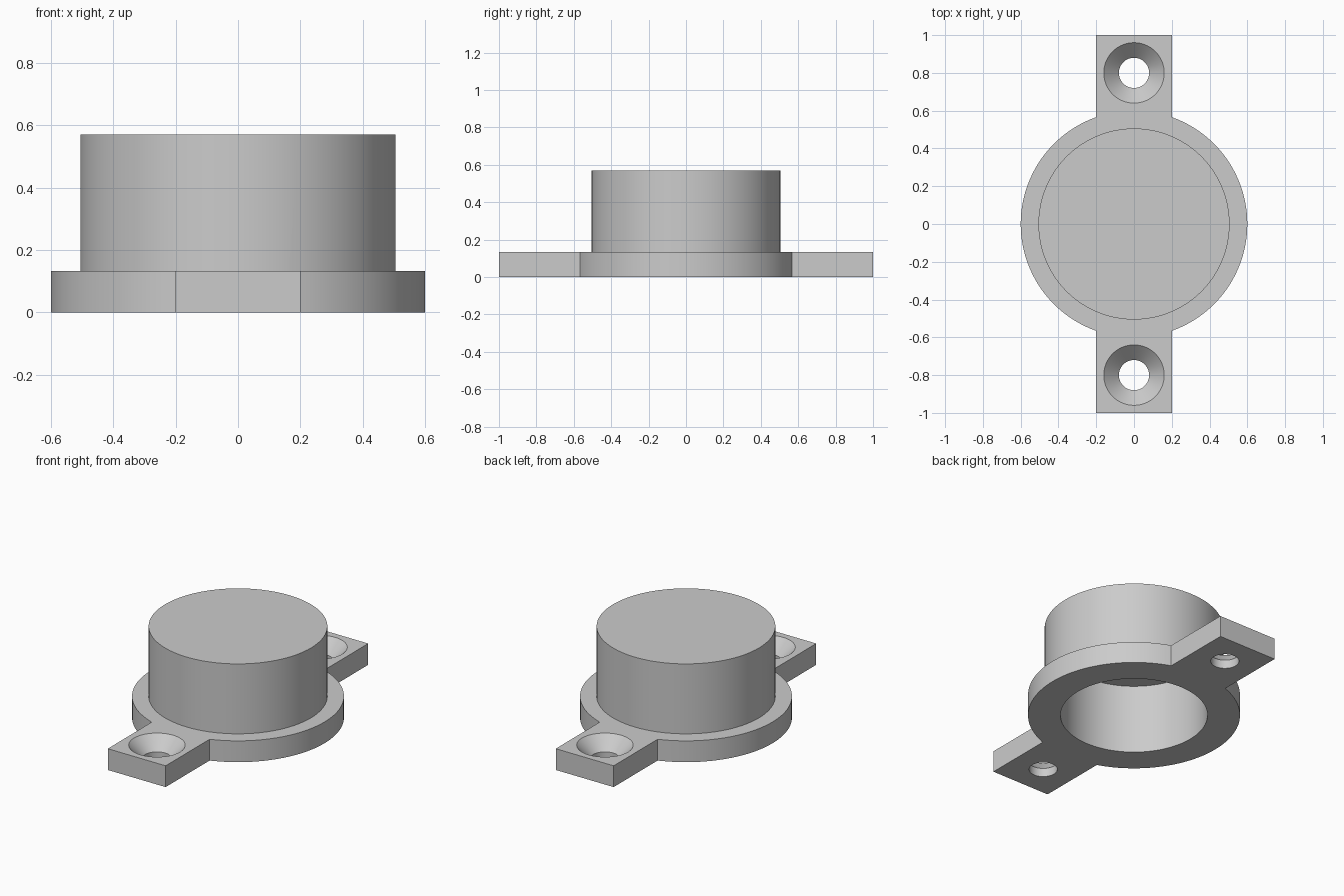
import bpy, bmesh, math

if "Cube" in bpy.data.objects:
    bpy.data.objects.remove(bpy.data.objects["Cube"], do_unlink=True)

SEGMENTS = 96
FLANGE_R, FLANGE_H = 0.6, 0.133
EAR_HALF, EAR_END = 0.2, 1.0
CAP_R, CAP_TOP = 0.506, 0.57
BORE_R, BORE_TOP = 0.416, 0.43
HOLE_R, SINK_R, HOLE_Y, SINK_DEPTH = 0.08, 0.16, 0.8, 0.08

grey = bpy.data.materials.new("light grey")
grey.use_nodes = True
colour = (0.6, 0.6, 0.6, 1)
grey.diffuse_color = colour
grey.node_tree.nodes["Principled BSDF"].inputs["Base Color"].default_value = colour


def make_object(name, bm):
    bmesh.ops.recalc_face_normals(bm, faces=bm.faces)
    mesh = bpy.data.meshes.new(name)
    bm.to_mesh(mesh)
    bm.free()
    mesh.materials.append(grey)
    obj = bpy.data.objects.new(name, mesh)
    bpy.context.collection.objects.link(obj)
    return obj


def stacked_rings(name, rings, y=0):
    """Closed round solid from (radius, height) rings, bottom to top."""
    bm = bmesh.new()
    loops = []
    for r, z in rings:
        angles = [2 * math.pi * i / SEGMENTS for i in range(SEGMENTS)]
        loops.append([bm.verts.new((r * math.cos(a), y + r * math.sin(a), z)) for a in angles])
    for low, high in zip(loops, loops[1:]):
        for i in range(SEGMENTS):
            j = (i + 1) % SEGMENTS
            bm.faces.new((low[i], low[j], high[j], high[i]))
    bm.faces.new(loops[0])
    bm.faces.new(loops[-1])
    return make_object(name, bm)


def combine(target, tool, operation):
    mod = target.modifiers.new(operation.title(), "BOOLEAN")
    mod.operation, mod.solver, mod.object = operation, "EXACT", tool
    bpy.context.view_layer.objects.active = target
    bpy.ops.object.modifier_apply(modifier=mod.name)
    bpy.data.objects.remove(tool, do_unlink=True)


# Flange outline: two side arcs joined by square mounting ears
join = math.acos(EAR_HALF / FLANGE_R)
steps = SEGMENTS // 2
arc = [-join + 2 * join * i / steps for i in range(steps + 1)]
half = [(FLANGE_R * math.cos(a), FLANGE_R * math.sin(a)) for a in arc]
half += [(EAR_HALF, EAR_END), (-EAR_HALF, EAR_END)]
outline = half + [(-x, -y) for x, y in half]
bm = bmesh.new()
base = bm.faces.new([bm.verts.new((x, y, 0)) for x, y in outline])
raised = bmesh.ops.extrude_face_region(bm, geom=[base], use_keep_orig=True)["geom"]
bmesh.ops.translate(bm, verts=[v for v in raised if isinstance(v, bmesh.types.BMVert)],
                    vec=(0, 0, FLANGE_H))
housing = make_object("flanged_housing", bm)

# Raised round cap, hollow from below
cap = stacked_rings("cap", [(CAP_R, FLANGE_H / 2), (CAP_R, CAP_TOP)])
combine(housing, cap, "UNION")
bore = stacked_rings("bore_cutter", [(BORE_R, -0.1), (BORE_R, BORE_TOP)])
combine(housing, bore, "DIFFERENCE")

# Countersunk screw hole in each ear
over = 0.02
for side in (-1, 1):
    screw = stacked_rings("screw_hole_cutter", [
        (HOLE_R, -0.1), (HOLE_R, FLANGE_H - SINK_DEPTH),
        (SINK_R, FLANGE_H), (SINK_R + over, FLANGE_H + over)], side * HOLE_Y)
    combine(housing, screw, "DIFFERENCE")

# Smooth round walls, crisp edges
bpy.ops.object.select_all(action="DESELECT")
housing.select_set(True)
bpy.context.view_layer.objects.active = housing
bpy.ops.object.shade_smooth_by_angle(angle=math.radians(30))
